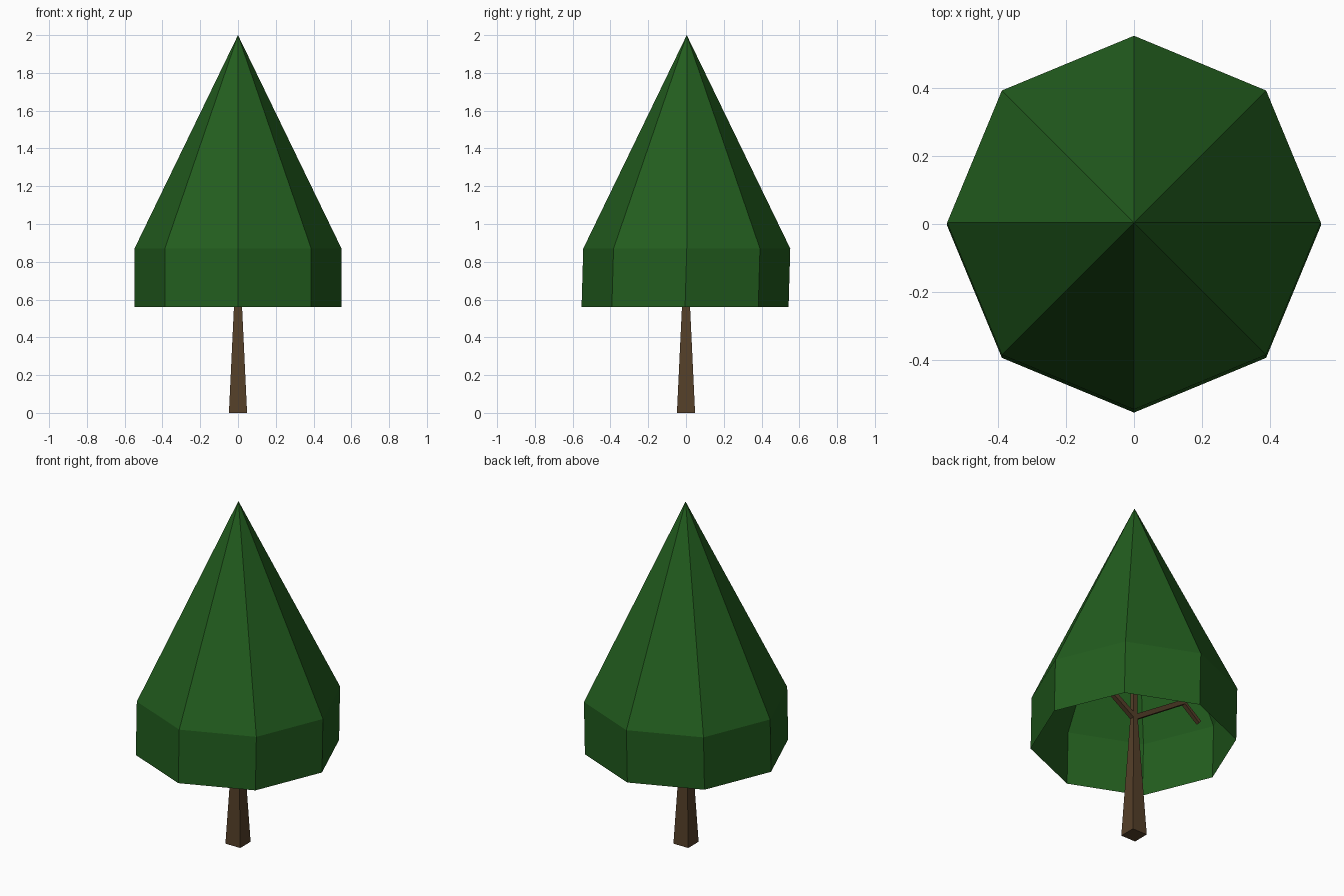
import bpy
from math import cos, sin, pi
from mathutils import Vector

if "Cube" in bpy.data.objects:
    bpy.data.objects.remove(bpy.data.objects["Cube"])


def material(name, color):
    m = bpy.data.materials.new(name)
    m.diffuse_color = (*color, 1)
    m.use_nodes = True
    m.node_tree.nodes["Principled BSDF"].inputs["Base Color"].default_value = m.diffuse_color
    return m


def add_mesh(name, verts, faces, mat):
    me = bpy.data.meshes.new(name)
    me.from_pydata(verts, [], faces)
    me.materials.append(mat)
    ob = bpy.data.objects.new(name, me)
    bpy.context.collection.objects.link(ob)


def square_tube(name, path, mat):
    """Loft a square section along (x, y, z, half_width) points."""
    pts = [Vector(p[:3]) for p in path]
    verts, faces = [], []
    for i, p in enumerate(pts):
        d = (pts[min(i + 1, len(pts) - 1)] - pts[max(i - 1, 0)]).normalized()
        v = Vector((0, 1, 0))
        u = v.cross(d).normalized()
        w = path[i][3]
        verts += [p + u * a * w + v * b * w
                  for a, b in ((-1, -1), (1, -1), (1, 1), (-1, 1))]
    for i in range(len(pts) - 1):
        for k in range(4):
            a, b = i * 4 + k, i * 4 + (k + 1) % 4
            faces.append((a, b, b + 4, a + 4))
    n = len(verts)
    faces += [(3, 2, 1, 0), (n - 4, n - 3, n - 2, n - 1)]
    add_mesh(name, verts, faces, mat)


bark = material("bark", (0.09, 0.05, 0.022))
leaf = material("leaf", (0.016, 0.11, 0.013))

# Canopy: octagonal shell, open underneath
N, R = 8, 0.548
verts = [(R * cos(2 * pi * k / N), cy + R * sin(2 * pi * k / N), z)
         for z, cy in ((0.56, -0.005), (0.87, 0.004)) for k in range(N)]
verts.append((0, 0.004, 2.0))
faces = []
for k in range(N):
    j = (k + 1) % N
    faces += [(k, j, j + N, k + N), (k + N, j + N, 2 * N)]
add_mesh("canopy", verts, faces, leaf)

# Trunk
square_tube("trunk", [(0, 0, 0, 0.048), (0, 0, 0.72, 0.014),
                      (0, 0, 1.2, 0.01)], bark)

# Drooping branches on both sides
for name, s in (("branch_left", -1), ("branch_right", 1)):
    square_tube(name, [(0, 0, 0.72, 0.014), (s * 0.34, 0, 0.94, 0.013),
                       (s * 0.45, 0, 0.855, 0.011)], bark)
